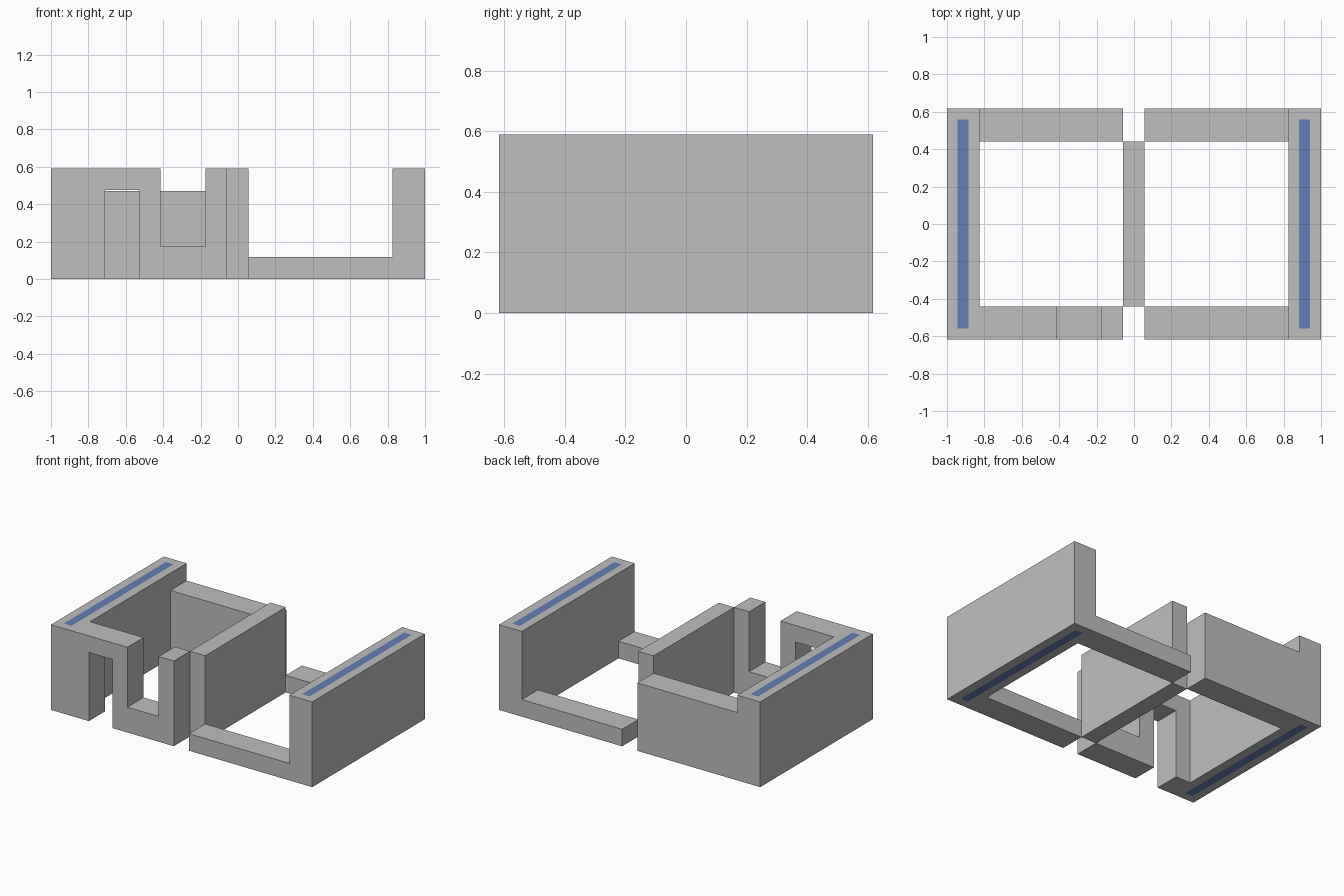
import bpy, bmesh
from mathutils import Vector

if "Cube" in bpy.data.objects:
    bpy.data.objects.remove(bpy.data.objects["Cube"])

H = 0.59        # full wall height
Y = 0.617       # outer half depth
YI = 0.44       # inner half depth
WALL = 0.825    # inner face of the side walls


def material(name, rgb):
    m = bpy.data.materials.new(name)
    m.diffuse_color = (*rgb, 1)
    m.use_nodes = True
    m.node_tree.nodes["Principled BSDF"].inputs["Base Color"].default_value = m.diffuse_color
    return m


grey = material("grey", (0.52, 0.52, 0.52))
blue = material("blue", (0.13, 0.21, 0.46))


def prism(name, outline, z0, z1):
    """Extrude a ground outline between two heights."""
    bm = bmesh.new()
    face = bm.faces.new([bm.verts.new((x, y, z0)) for x, y in outline])
    ext = bmesh.ops.extrude_face_region(bm, geom=[face])["geom"]
    bmesh.ops.translate(bm, vec=(0, 0, z1 - z0),
                        verts=[v for v in ext if isinstance(v, bmesh.types.BMVert)])
    bmesh.ops.recalc_face_normals(bm, faces=bm.faces)
    me = bpy.data.meshes.new(name)
    bm.to_mesh(me)
    bm.free()
    me.materials.append(grey)
    ob = bpy.data.objects.new(name, me)
    bpy.context.collection.objects.link(ob)
    return ob


def box(name, x0, x1, y0, y1, z0, z1):
    return prism(name, [(x0, y0), (x1, y0), (x1, y1), (x0, y1)], z0, z1)


def carve(ob, *ranges):
    """Cut boxes out of a part and bake the result."""
    cutters = []
    for r in ranges:
        c = box("cutter", *r)
        c.hide_render = True
        m = ob.modifiers.new("cut", "BOOLEAN")
        m.operation, m.solver, m.object = "DIFFERENCE", "EXACT", c
        cutters.append(c)
    dg = bpy.context.evaluated_depsgraph_get()
    me = bpy.data.meshes.new_from_object(ob.evaluated_get(dg))
    ob.modifiers.clear()
    ob.data = me
    for c in cutters:
        bpy.data.objects.remove(c)


def add_stripes(ob, x0, x1, y):
    """Split the wall's top and bottom faces and colour the middle strip."""
    me = ob.data
    bm = bmesh.new()
    bm.from_mesh(me)
    for co, no in (((x0, 0, 0), (1, 0, 0)), ((x1, 0, 0), (1, 0, 0)),
                   ((0, -y, 0), (0, 1, 0)), ((0, y, 0), (0, 1, 0))):
        bmesh.ops.bisect_plane(bm, geom=bm.verts[:] + bm.edges[:] + bm.faces[:],
                               plane_co=Vector(co), plane_no=Vector(no))
    bm.normal_update()
    for f in bm.faces:
        c = f.calc_center_median()
        f.material_index = int(abs(f.normal.z) > 0.9 and x0 < c.x < x1 and abs(c.y) < y)
    me.materials.clear()
    me.materials.append(grey)
    me.materials.append(blue)
    # material list changes may reset indices, so write faces last
    bm.to_mesh(me)
    bm.free()


def bracket(name, outer, inner, end):
    """C-shaped wall block, open towards the middle."""
    return prism(name, [(outer, -Y), (end, -Y), (end, -YI), (inner, -YI),
                        (inner, YI), (end, YI), (end, Y), (outer, Y)], 0, H)


# left room: doorway and notch in the front wall, lower back wall
left = bracket("left_room_walls", -1, -WALL, -0.06)
carve(left,
      (-0.71, -0.53, -0.7, -0.4, -0.1, 0.475),
      (-0.415, -0.175, -0.7, -0.4, 0.175, 0.7),
      (-WALL, 0.1, YI - 0.05, 0.7, 0.47, 0.7))
add_stripes(left, -0.943, -0.885, 0.558)

# right room: tall side wall with low front and back rails
right = bracket("right_room_walls", 1, WALL, 0.057)
carve(right, (-0.1, WALL, -0.7, 0.7, 0.118, 0.7))
add_stripes(right, 0.882, 0.94, 0.558)

# dividing wall between the rooms
box("middle_wall", -0.06, 0.057, -YI, YI, 0, H)
